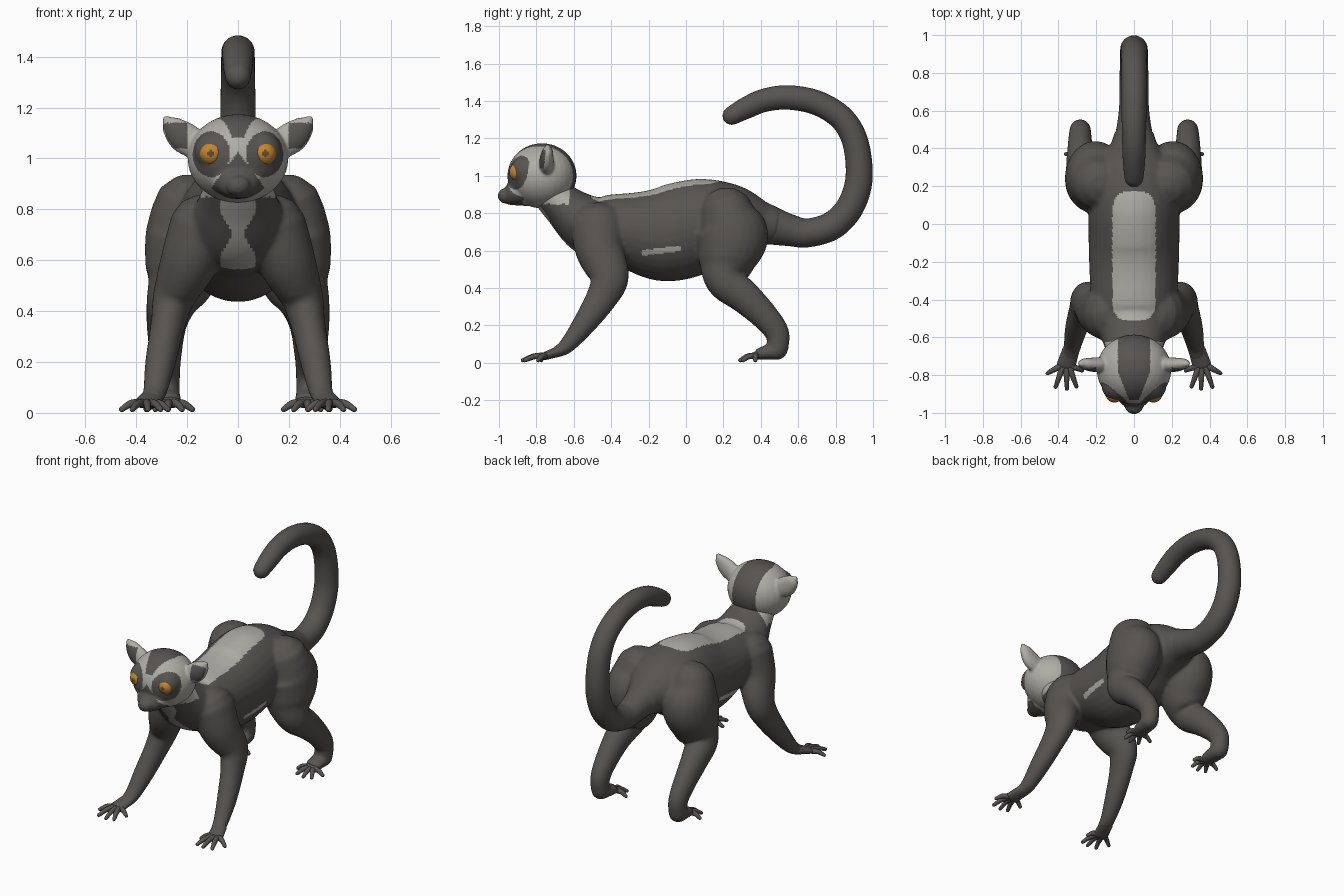
import bpy, bmesh, math
from mathutils import Vector, Matrix

if "Cube" in bpy.data.objects:
    bpy.data.objects.remove(bpy.data.objects["Cube"])


def material(name, rgb):
    m = bpy.data.materials.new(name)
    m.diffuse_color = (*rgb, 1)
    m.use_nodes = True
    m.node_tree.nodes["Principled BSDF"].inputs["Base Color"].default_value = m.diffuse_color
    return m


MATS = [material("dark fur", (0.095, 0.088, 0.081)),
        material("pale fur", (0.43, 0.42, 0.38)),
        material("amber eye", (0.55, 0.24, 0.03)),
        material("pupil", (0.12, 0.075, 0.03))]
DARK, PALE, AMBER, PUPIL = range(4)


def spline(pts, steps):
    """Catmull-Rom through (x, y, z, side radius[, other radius])."""
    p = [Vector(q if len(q) == 5 else (*q, q[3])) for q in pts]
    p = [2 * p[0] - p[1]] + p + [2 * p[-1] - p[-2]]
    out = []
    for i in range(1, len(p) - 2):
        a, b, c, d = p[i - 1:i + 3]
        for k in range(steps):
            t = k / steps
            out.append(0.5 * (2 * b + (c - a) * t + (2 * a - 5 * b + 4 * c - d) * t * t
                              + (3 * b - a - 3 * c + d) * t ** 3))
    return out + [p[-2]]


def tube(bm, pts, ref=(1, 0, 0), steps=8, n=24, rule=None):
    """Loft elliptical rings along a spline and round both ends."""
    q = spline(pts, steps)
    ref = Vector(ref)
    cen = [v.xyz for v in q]
    rings, dist = [], 0

    def ring(c, t, ra, rb, s):
        side = (ref - t * t.dot(ref)).normalized()
        up = t.cross(side)
        rings.append((s, [bm.verts.new(c + side * ra * math.cos(2 * math.pi * i / n)
                                       + up * rb * math.sin(2 * math.pi * i / n)) for i in range(n)]))

    for i, v in enumerate(q):
        t = (cen[min(i + 1, len(q) - 1)] - cen[max(i - 1, 0)]).normalized()
        if i:
            dist += (cen[i] - cen[i - 1]).length
        end = -1 if i == 0 else 1 if i == len(q) - 1 else 0
        angles = [0] if end == 0 else [85, 60, 30, 0] if end < 0 else [0, 30, 60, 85]
        h = min(v[3], v[4])
        for a in angles:
            a = math.radians(a)
            ring(cen[i] + t * end * h * math.sin(a), t, v[3] * math.cos(a), v[4] * math.cos(a), dist)
    for (s0, r0), (s1, r1) in zip(rings, rings[1:]):
        for i in range(n):
            f = bm.faces.new((r0[i], r0[(i + 1) % n], r1[(i + 1) % n], r1[i]))
            if rule:
                f.material_index = rule((s0 + s1) / 2)
    bm.faces.new(rings[0][1])
    bm.faces.new(rings[-1][1])


def ball(bm, c, r):
    m = Matrix.Translation(c) @ Matrix.Diagonal((*r, 1))
    bmesh.ops.create_uvsphere(bm, u_segments=32, v_segments=20, radius=1, matrix=m)


def finish(bm, name, voxel=None, smooth=6, rule=None):
    """Make the object, optionally fuse its pieces, then colour faces by rule."""
    bmesh.ops.recalc_face_normals(bm, faces=bm.faces)
    me = bpy.data.meshes.new(name)
    bm.to_mesh(me)
    bm.free()
    ob = bpy.data.objects.new(name, me)
    bpy.context.collection.objects.link(ob)
    if voxel:
        r = ob.modifiers.new("fuse", 'REMESH')
        r.mode, r.voxel_size = 'VOXEL', voxel
        s = ob.modifiers.new("soften", 'SMOOTH')
        s.factor, s.iterations = 0.5, smooth
        dg = bpy.context.evaluated_depsgraph_get()
        me = bpy.data.meshes.new_from_object(ob.evaluated_get(dg))
        ob.modifiers.clear()
        ob.data = me
    me.materials.clear()
    for m in MATS:
        me.materials.append(m)
    for f in me.polygons:
        f.use_smooth = True
        if rule:
            f.material_index = rule(f.center, f.normal)
    return ob


# Body: spine with shoulders, thighs and limbs fused into one skin
bm = bmesh.new()
tube(bm, [(0, -.75, .94, .13, .10), (0, -.66, .845, .15, .115), (0, -.51, .735, .205, .165),
          (0, -.35, .715, .23, .192), (0, -.12, .69, .24, .255), (0, .1, .74, .24, .248),
          (0, .26, .76, .22, .195), (0, .43, .74, .12, .11)], n=32)
for s in (1, -1):
    tube(bm, [(s * .14, -.47, .73, .13, .15), (s * .19, -.46, .60, .115, .13),
              (s * .25, -.41, .46, .085, .105), (s * .275, -.45, .35, .068, .085),
              (s * .305, -.55, .2, .06, .062), (s * .325, -.64, .09, .048, .042),
              (s * .34, -.70, .055, .045, .028)])
    tube(bm, [(s * .19, .22, .79, .15, .15), (s * .205, .245, .68, .16, .195),
              (s * .225, .215, .53, .14, .15), (s * .262, .215, .435, .10, .105),
              (s * .28, .31, .355, .08, .09), (s * .285, .42, .25, .066, .075),
              (s * .285, .487, .16, .058, .065), (s * .283, .49, .075, .055, .058)])
    tube(bm, [(s * .283, .49, .065, .055, .05), (s * .275, .40, .05, .055, .034)])


def body_rule(c, n):
    a = abs(c.x)
    if n.z > .2 and (a / .115) ** 4 + ((c.y + .17) / .34) ** 8 < 1:
        return PALE                                   # back saddle
    if n.y < -.2 and c.y < -.53 and c.z > .565 and a < .05 + .022 * math.cos((c.z - .6) * 30):
        return PALE                                   # chest bib
    if -.24 < c.y < -.03 and a > .14 and abs(c.z - .6 - .12 * (c.y + .13)) < .015:
        return PALE                                   # flank streak
    if c.y < -.62 and c.z > .85 and a > .085:
        return PALE                                   # sides of the neck
    return DARK


finish(bm, "body", .0105, 8, body_rule)

# Hands and feet: palm with five spread digits each
FRONT = [(.457, -.79), (.415, -.862), (.355, -.872), (.305, -.86), (.275, -.775)]
HIND = [(.36, .37), (.325, .305), (.275, .29), (.22, .305), (.18, .37)]
for s, side in ((1, "right"), (-1, "left")):
    for name, palm0, palm1, tips in (
            ("hand", (.335, -.67, .065), (.36, -.75, .038), FRONT),
            ("foot", (.28, .44, .05), (.272, .375, .04), HIND)):
        bm = bmesh.new()
        tube(bm, [(s * palm0[0], *palm0[1:], .045, .03), (s * palm1[0], *palm1[1:], .05, .022)])
        for x, y in tips:
            bx, by = palm1[0] + (x - palm1[0]) * .35, palm1[1] + (y - palm1[1]) * .1
            tube(bm, [(s * bx, by, .038, .018), (s * (bx + x) / 2, (by + y) / 2, .034, .015),
                      (s * x, y, .014, .011)], ref=(0, 0, 1), steps=4, n=10)
        finish(bm, side + "_" + name)

# Tail: ringed curl
bm = bmesh.new()
tube(bm, [(0, .30, .765, .15), (0, .43, .74, .11), (0, .55, .71, .086), (0, .65, .695, .077),
          (0, .78, .733, .076), (0, .872, .825, .074), (0, .92, .95, .073), (0, .923, 1.08, .071),
          (0, .895, 1.21, .069), (0, .825, 1.315, .067), (0, .70, 1.39, .066), (0, .55, 1.419, .065),
          (0, .42, 1.404, .062), (0, .32, 1.362, .058), (0, .245, 1.322, .05)],
     steps=12, n=32, rule=lambda s: PALE if s > .33 and (s - .33) % .12 < .048 else DARK)
finish(bm, "tail")

# Head: skull, brows, muzzle and ears fused
bm = bmesh.new()
ball(bm, (0, -.77, 1.0), (.198, .185, .174))
tube(bm, [(0, -.80, .945, .165, .10), (0, -.88, .92, .115, .085), (0, -.94, .898, .078, .058),
          (0, -.965, .893, .05, .042)])
for s in (1, -1):
    ball(bm, (s * .09, -.855, 1.025), (.082, .082, .085))
    tube(bm, [(s * .15, -.745, 1.045, .04, .055), (s * .215, -.745, 1.085, .038, .062),
              (s * .262, -.74, 1.13, .028, .042), (s * .282, -.74, 1.155, .014, .016)], ref=(0, 1, 0))


def head_rule(c, n):
    a = abs(c.x)
    if a > .2 and n.y < -.55 and 1.04 < c.z < 1.14:
        return DARK                                   # ear opening
    if c.y < -.8 and ((a - .105) / .073) ** 2 + ((c.z - 1.017) / .09) ** 2 < 1:
        return DARK                                   # eye patch
    if c.y < -.87 and .835 < c.z and a < .03 + .75 * (.985 - c.z):
        return DARK                                   # muzzle
    if c.z > 1.08 and a < min(.085, .03 + (c.y + .92) * .4):
        return DARK                                   # crown stripe
    if c.y > -.72 and a < .085:
        return DARK                                   # nape
    return PALE


finish(bm, "head", .0075, 5, head_rule)

# Eyes: amber balls with a small pupil facing outwards
for s, side in ((1, "right"), (-1, "left")):
    bm = bmesh.new()
    c = Vector((s * .103, -.902, 1.02))
    ball(bm, c, (.047, .043, .047))
    look = Vector((s * .15, -1, 0)).normalized()
    finish(bm, side + "_eye",
           rule=lambda p, n: PUPIL if (p - c).normalized().dot(look) > .955 else AMBER)
